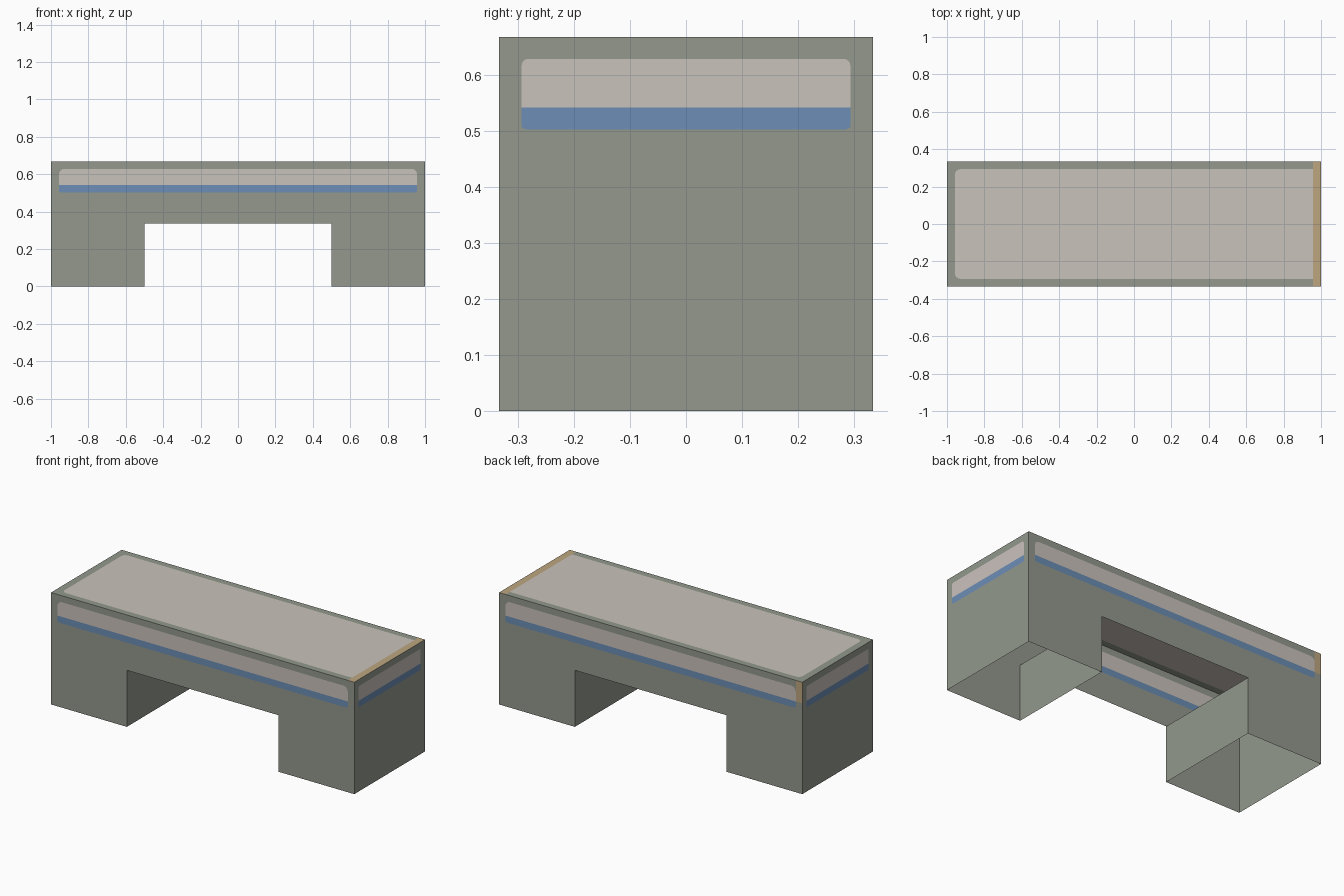
import bpy, bmesh, math
from mathutils import Vector

if "Cube" in bpy.data.objects:
    bpy.data.objects.remove(bpy.data.objects["Cube"])

L, D, H = 1.0, 0.333, 0.667            # half length, half depth, height
LEG_X, ARCH_Z = 0.5, 0.337             # opening half width and height
EX, EY = 0.957, 0.293                  # half extents of the painted panels
Z0, Z1, Z2 = 0.502, 0.541, 0.628       # blue bottom, blue/pale split, pale top


def srgb(*rgb):
    return [((c / 255 + 0.055) / 1.055) ** 2.4 for c in rgb] + [1]


MATS = []
for label, rgb in (("grey_green", (147, 153, 141)), ("pale_pink", (202, 194, 188)),
                   ("blue", (108, 141, 181)), ("tan", (190, 166, 128))):
    m = bpy.data.materials.new(label)
    m.diffuse_color = srgb(*rgb)
    m.use_nodes = True
    m.node_tree.nodes["Principled BSDF"].inputs["Base Color"].default_value = m.diffuse_color
    MATS.append(m)
GREEN, PINK, BLUE, TAN = range(4)


def sheet(name, us, vs, place, outward, rule, corners=()):
    """Flat panel of cells coloured by rule(u, v); corner cells get an arc cut."""
    bm = bmesh.new()

    def face(points, mat):
        f = bm.faces.new([bm.verts.new(place(*p)) for p in points])
        f.material_index = mat
        f.normal_update()
        if f.normal.dot(Vector(outward)) < 0:
            f.normal_flip()

    us, vs = sorted(us), sorted(vs)
    for u0, u1 in zip(us, us[1:]):
        for v0, v1 in zip(vs, vs[1:]):
            cu, cv = (u0 + u1) / 2, (v0 + v1) / 2
            mat = rule(cu, cv)
            if mat is None:
                continue
            hit = [c for c in corners if 0 < (cu - c[0]) / c[2] < 1 and 0 < (cv - c[1]) / c[3] < 1]
            if not hit:
                face([(u0, v0), (u1, v0), (u1, v1), (u0, v1)], mat)
                continue
            u, v, du, dv = hit[0]
            arc = [(u + du - du * math.cos(t * math.pi / 8), v + dv - dv * math.sin(t * math.pi / 8))
                   for t in range(5)]
            face([(u + du, v + dv)] + arc, mat)
            for a, b in zip(arc, arc[1:]):
                face([(u, v), a, b], GREEN)
    bmesh.ops.remove_doubles(bm, verts=bm.verts, dist=1e-5)
    mesh = bpy.data.meshes.new(name)
    bm.to_mesh(mesh)
    bm.free()
    for m in MATS:
        mesh.materials.append(m)
    bpy.context.collection.objects.link(bpy.data.objects.new(name, mesh))


def wall(name, half, ext, r, place, outward, arch=False, tan=False):
    """Side wall with the pale and blue band, optional arch and tan corner."""
    rb = 0.006
    us = [-half, -ext, -ext + r, ext - r, ext, half] + ([-LEG_X, LEG_X] if arch else [])
    vs = [0, ARCH_Z, Z0, Z0 + rb, Z1, Z2 - r, Z2, H]

    def rule(u, v):
        if arch and abs(u) < LEG_X and v < ARCH_Z:
            return None
        if tan and u < -ext and v > Z1:
            return TAN
        if abs(u) < ext and Z0 < v < Z2:
            return BLUE if v < Z1 else PINK
        return GREEN

    corners = [(s * ext, z, -s * r, dz) for s in (-1, 1) for z, dz in ((Z2, -r), (Z0, rb))]
    sheet(name, us, vs, place, outward, rule, corners)


# long walls with the arch opening
wall("front_wall", L, EX, 0.028, lambda u, v: (u, -D, v), (0, -1, 0), arch=True)
wall("back_wall", L, EX, 0.028, lambda u, v: (u, D, v), (0, 1, 0), arch=True, tan=True)

# end walls and inner leg walls
for side, s in (("left", -1), ("right", 1)):
    wall(side + "_end_wall", D, EY, 0.012, lambda u, v, s=s: (s * L, u, v), (s, 0, 0))
    sheet(side + "_inner_leg_wall", [-D, D], [0, ARCH_Z],
          lambda u, v, s=s: (s * LEG_X, u, v), (-s, 0, 0), lambda u, v: GREEN)


# top panel with pale inset and tan edge strip
def top_rule(u, v):
    if u > EX:
        return TAN
    return PINK if u > -EX and abs(v) < EY else GREEN


R = 0.028
sheet("top_panel", [-L, -EX, -EX + R, EX, L], [-D, -EY, -EY + R, EY - R, EY, D],
      lambda u, v: (u, v, H), (0, 0, 1), top_rule,
      [(-EX, s * EY, R, -s * R) for s in (-1, 1)])
